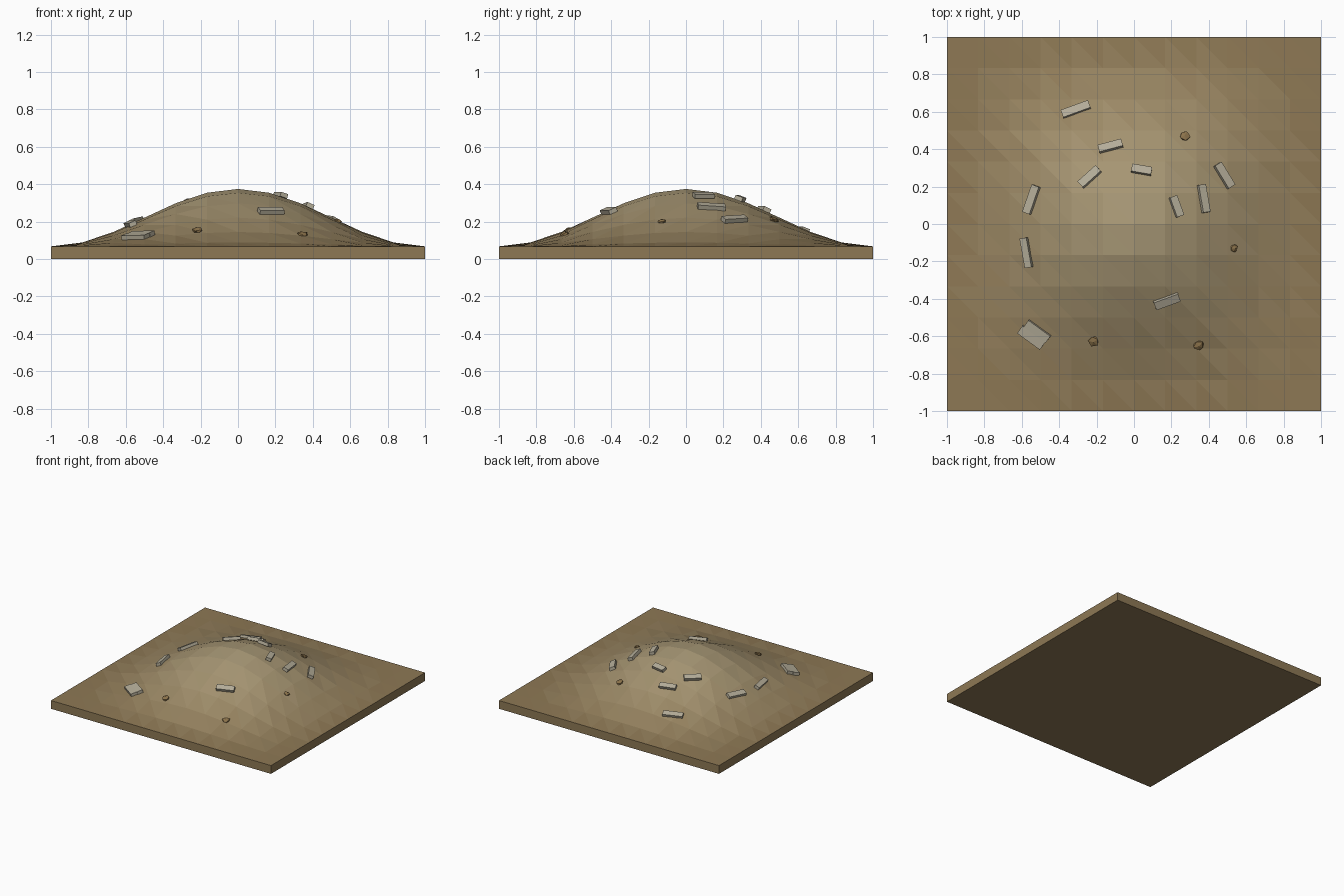
import bpy, bmesh, random
from math import cos, pi, radians
from mathutils import Vector, Matrix

if "Cube" in bpy.data.objects:
    bpy.data.objects.remove(bpy.data.objects["Cube"])

random.seed(4)
BASE, RISE, N = 0.068, 0.307, 12


def mat(name, rgb):
    m = bpy.data.materials.new(name)
    m.diffuse_color = (*rgb, 1)
    m.use_nodes = True
    m.node_tree.nodes["Principled BSDF"].inputs["Base Color"].default_value = m.diffuse_color
    return m


def bump(t):
    return 0.5 * (1 + cos(pi * t))


def height(x, y):
    return BASE + RISE * bump(x) * bump(y)


def normal(x, y):
    e = 0.03
    return Vector((height(x - e, y) - height(x + e, y),
                   height(x, y - e) - height(x, y + e), 2 * e)).normalized()


def finish(name, bm, mats):
    me = bpy.data.meshes.new(name)
    bmesh.ops.recalc_face_normals(bm, faces=bm.faces)
    bm.to_mesh(me)
    bm.free()
    for m in mats:
        me.materials.append(m)
    ob = bpy.data.objects.new(name, me)
    bpy.context.collection.objects.link(ob)
    return ob


def frame(x, y, angle, lift):
    """Placement on the hill, tilted to follow the slope."""
    n = normal(x, y)
    tilt = Vector((0, 0, 1)).rotation_difference(n).to_matrix().to_4x4()
    pos = Vector((x, y, height(x, y))) + n * lift
    return Matrix.Translation(pos) @ tilt @ Matrix.Rotation(radians(angle), 4, 'Z')


# earth colours, paler towards the hilltop
low, high = Vector((0.27, 0.19, 0.09)), Vector((0.41, 0.33, 0.19))
STEPS = 8
earth = [mat(f"earth_{i}", low.lerp(high, i / (STEPS - 1))) for i in range(STEPS)]
stone = mat("pale_stone", (0.46, 0.42, 0.32))
rock_mat = mat("brown_rock", (0.26, 0.17, 0.07))

# mound: triangulated hill surface on a square slab
bm = bmesh.new()
grid = [[bm.verts.new((x, y, height(x, y)))
         for x in (-1 + 2 * i / N for i in range(N + 1))]
        for y in (-1 + 2 * j / N for j in range(N + 1))]
for j in range(N):
    for i in range(N):
        a, b = grid[j][i], grid[j][i + 1]
        c, d = grid[j + 1][i + 1], grid[j + 1][i]
        for tri in ((a, b, d), (b, c, d)):
            f = bm.faces.new(tri)
            t = (f.calc_center_median().z - BASE) / RISE
            f.material_index = min(STEPS - 1, round(t ** 0.7 * (STEPS - 1)))
rim = [e for e in bm.edges if e.is_boundary]
skirt = bmesh.ops.extrude_edge_only(bm, edges=rim)["geom"]
for v in skirt:
    if isinstance(v, bmesh.types.BMVert):
        v.co.z = 0
for f in skirt:
    if isinstance(f, bmesh.types.BMFace):
        f.material_index = 0
bottom = [e for e in bm.edges if e.is_boundary]
bmesh.ops.contextual_create(bm, geom=bottom)
finish("mound", bm, earth)

# slabs: x, y, angle, length, width
slabs = [(-.31, .61, 20, .155, .044), (-.125, .413, 15, .13, .042),
         (-.235, .25, 42, .13, .045), (.04, .287, -10, .108, .043),
         (.225, .093, -70, .112, .042), (.37, .135, -81, .15, .042),
         (.48, .258, -58, .142, .045), (-.545, .13, 70, .155, .045),
         (-.572, -.153, -80, .16, .04), (.175, -.41, 20, .138, .046),
         (-.515, -.571, -36, .145, .045), (-.547, -.605, -36, .15, .05)]
for k, (x, y, ang, ln, wd) in enumerate(slabs):
    bm = bmesh.new()
    bmesh.ops.create_cube(bm, size=1, matrix=frame(x, y, ang, 0.009)
                          @ Matrix.Diagonal((ln, wd, 0.024, 1)))
    finish(f"stone_slab_{k + 1}", bm, [stone])

# loose rocks: x, y, radius
rocks = [(.27, .47, .032), (.535, -.13, .023), (-.215, -.625, .032), (.345, -.65, .034)]
for k, (x, y, r) in enumerate(rocks):
    bm = bmesh.new()
    bmesh.ops.create_icosphere(bm, subdivisions=1, radius=r)
    for v in bm.verts:
        v.co *= random.uniform(0.75, 1.1)
        v.co.z *= 0.5
    bm.transform(frame(x, y, random.uniform(0, 360), 0.003))
    finish(f"loose_rock_{k + 1}", bm, [rock_mat])
